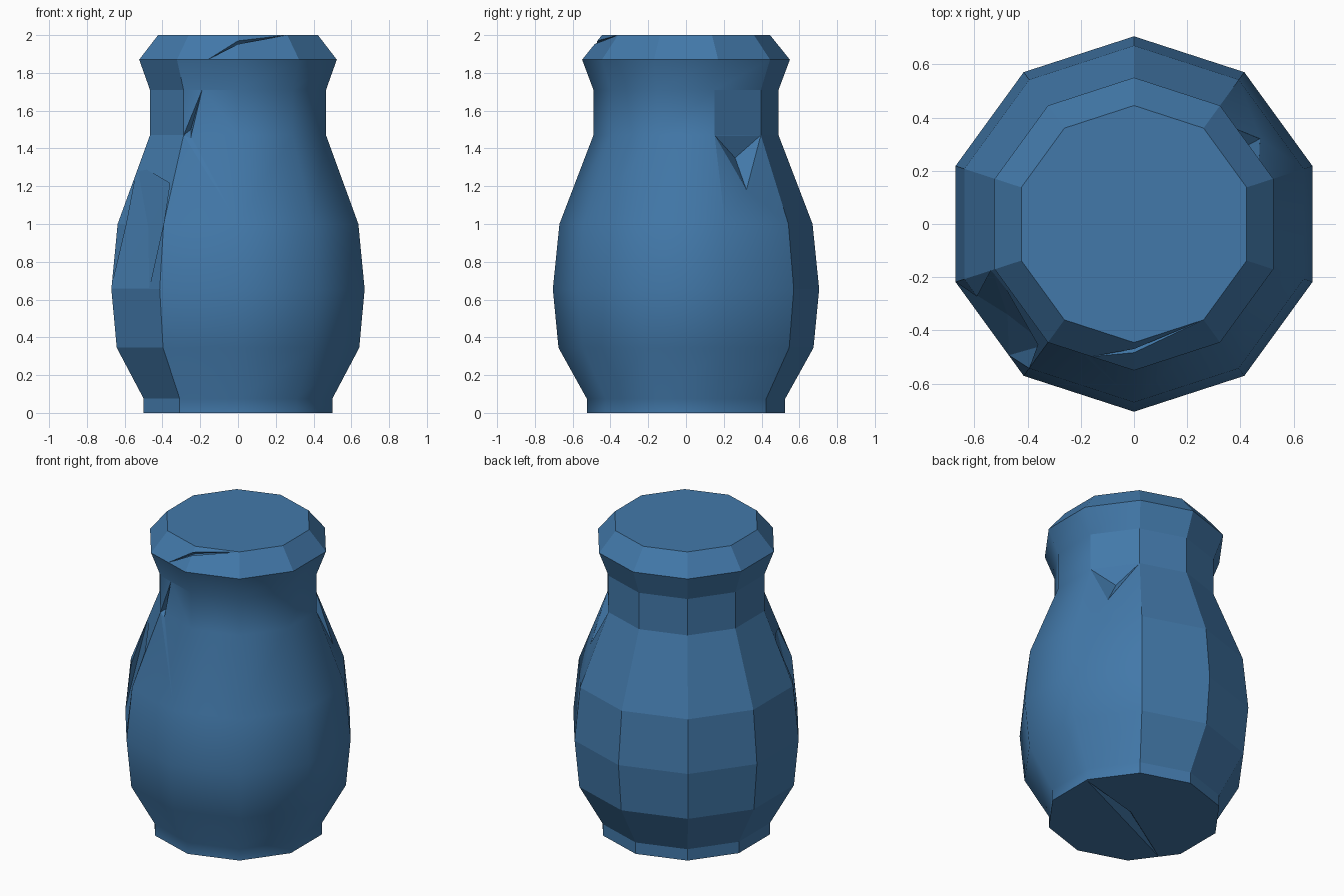
import bpy, bmesh, math
from mathutils import Vector

if "Cube" in bpy.data.objects:
    bpy.data.objects.remove(bpy.data.objects["Cube"])

SIDES = 10
# radius, height of the turned outline
PROFILE = [(0.525, 0), (0.525, 0.075), (0.675, 0.345), (0.705, 0.655), (0.67, 1.0),
           (0.49, 1.47), (0.49, 1.71), (0.55, 1.87), (0.445, 2.0)]


def make_object(name, bm):
    bmesh.ops.recalc_face_normals(bm, faces=bm.faces[:])
    mesh = bpy.data.meshes.new(name)
    bm.to_mesh(mesh)
    bm.free()
    obj = bpy.data.objects.new(name, mesh)
    bpy.context.collection.objects.link(obj)
    return obj


def chip(body, corners, dips, push):
    """Cut a faceted chip: surface corners, inner points, and an outer point."""
    corners = [Vector(c) for c in corners]
    outer = sum(corners, Vector()) / len(corners) + Vector(push)
    bm = bmesh.new()
    for p in corners + [Vector(d) for d in dips] + [outer]:
        bm.verts.new(p)
    hull = bmesh.ops.convex_hull(bm, input=bm.verts[:])
    loose = [v for v in bm.verts if not v.link_faces]
    bmesh.ops.delete(bm, geom=loose, context='VERTS')
    cutter = make_object("chip_cutter", bm)
    cutter.hide_render = True
    mod = body.modifiers.new("chip", 'BOOLEAN')
    mod.operation = 'DIFFERENCE'
    mod.solver = 'EXACT'
    mod.object = cutter
    bpy.context.view_layer.objects.active = body
    bpy.ops.object.modifier_apply(modifier=mod.name)
    bpy.data.objects.remove(cutter)


# ten-sided jar body, smooth on the front and right, faceted on the back and left
bm = bmesh.new()
rings = []
for r, z in PROFILE:
    rings.append([bm.verts.new((r * math.cos(math.radians(18 + 36 * i)),
                                r * math.sin(math.radians(18 + 36 * i)), z))
                  for i in range(SIDES)])
for level, (low, high) in enumerate(zip(rings, rings[1:])):
    for i in range(SIDES):
        j = (i + 1) % SIDES
        face = bm.faces.new((low[i], low[j], high[j], high[i]))
        neck_panel = level == 5 and i == 0
        face.smooth = i in (0, 6, 7, 8, 9) and level < 7 and not neck_panel
bm.faces.new(rings[0][::-1])
bm.faces.new(rings[-1])
jar = make_object("jar_body", bm)

# chip under the neck, back right
chip(jar, [(0.466, 0.151, 1.47), (0.288, 0.396, 1.47), (0.473, 0.32, 1.18)],
     [(0.36, 0.26, 1.35)], (0.08, 0.06, 0))
# large chip on the front left of the belly
chip(jar, [(-0.532, -0.173, 1.3), (-0.33, -0.453, 1.25), (-0.394, -0.542, 1.0),
           (-0.47, -0.493, 0.66), (-0.67, -0.218, 0.66)],
     [(-0.475, -0.34, 0.98)], (-0.1, -0.08, 0))
# flake on the neck, front left
chip(jar, [(-0.288, -0.396, 1.47), (-0.19, -0.428, 1.71), (-0.25, -0.42, 1.45)],
     [(-0.25, -0.36, 1.5)], (-0.04, -0.08, 0))
# nick along the front of the rim
chip(jar, [(-0.16, -0.498, 1.87), (0, -0.47, 1.97), (0.26, -0.36, 2.0)],
     [(0, -0.44, 1.95)], (0, -0.08, 0.06))
# crack in the underside
chip(jar, [(0.49, 0.15, 0), (0.05, -0.05, 0), (0.05, 0.03, 0), (-0.42, -0.27, 0)],
     [(0.03, -0.01, 0.04)], (0, 0, -0.05))

# blue glaze
glaze = bpy.data.materials.new("blue_glaze")
glaze.diffuse_color = (0.055, 0.19, 0.4, 1)
glaze.use_nodes = True
glaze.node_tree.nodes["Principled BSDF"].inputs["Base Color"].default_value = glaze.diffuse_color
jar.data.materials.clear()
jar.data.materials.append(glaze)
